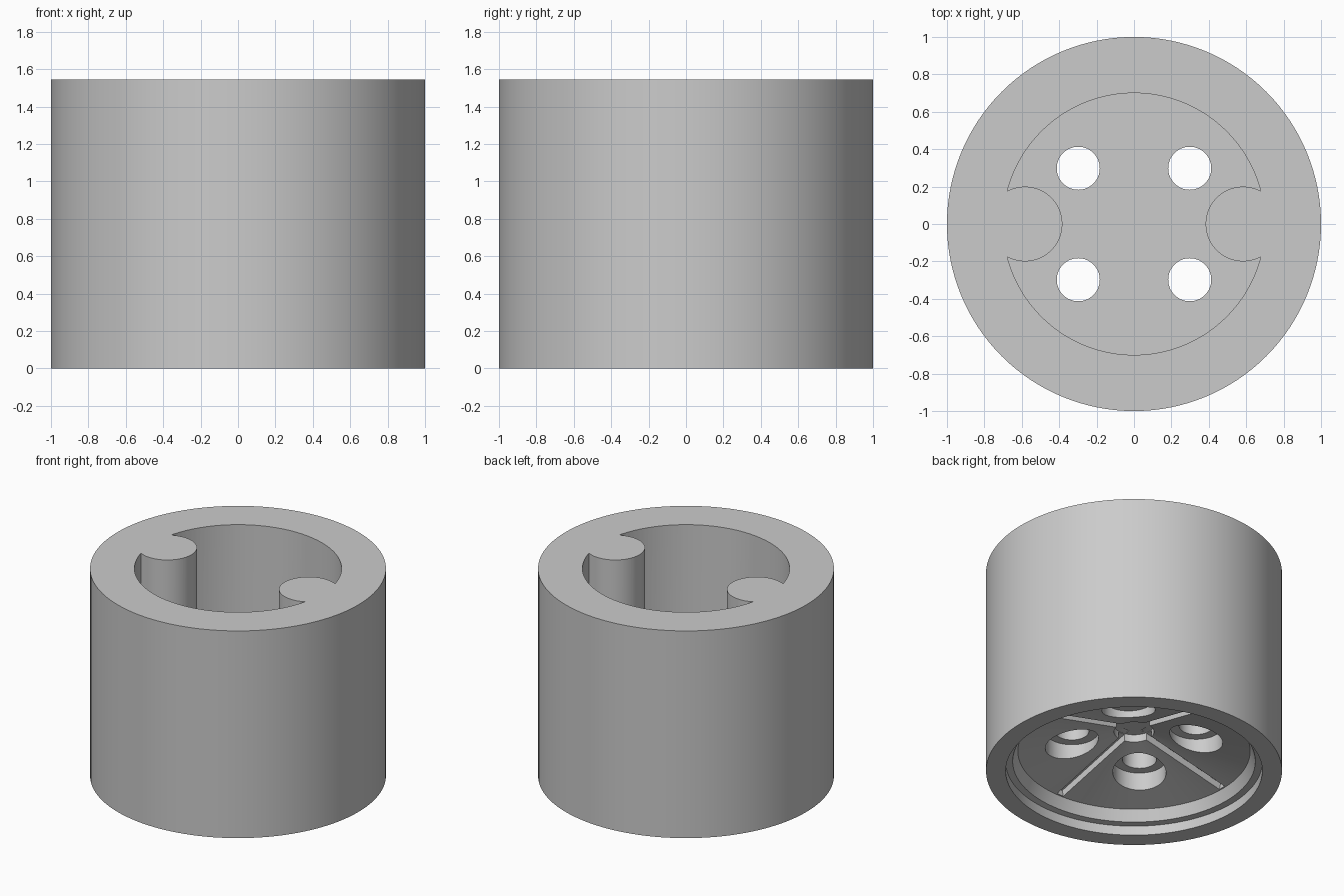
import bpy, bmesh, math
from mathutils import Matrix, Vector

old = bpy.data.objects.get("Cube")
if old:
    bpy.data.objects.remove(old, do_unlink=True)

HEIGHT = 1.545
FLOOR = 0.50            # inner floor of the cup
RIM_R, RIM_Z = 0.785, 0.155
APEX_Z = 0.335          # hollow cone under the base
SEGMENTS = 128

grey = bpy.data.materials.new("plain grey")
grey.use_nodes = True
colour = (0.6, 0.6, 0.6, 1)
grey.diffuse_color = colour
grey.node_tree.nodes["Principled BSDF"].inputs["Base Color"].default_value = colour


def make_object(name, bm):
    mesh = bpy.data.meshes.new(name)
    bmesh.ops.recalc_face_normals(bm, faces=bm.faces)
    bm.to_mesh(mesh)
    bm.free()
    mesh.materials.append(grey)
    obj = bpy.data.objects.new(name, mesh)
    bpy.context.collection.objects.link(obj)
    return obj


def lathe(name, profile):
    bm = bmesh.new()
    verts = [bm.verts.new((r, 0, z)) for r, z in profile]
    edges = [bm.edges.new(pair) for pair in zip(verts, verts[1:])]
    bmesh.ops.spin(bm, geom=verts + edges, cent=(0, 0, 0), axis=(0, 0, 1),
                   angle=math.tau, steps=SEGMENTS, use_duplicate=False)
    bmesh.ops.remove_doubles(bm, verts=bm.verts, dist=0.0001)
    return make_object(name, bm)


def cylinder(name, radius, x, y, z0, z1, segments=64):
    bm = bmesh.new()
    place = Matrix.Translation((x, y, (z0 + z1) / 2))
    bmesh.ops.create_cone(bm, cap_ends=True, segments=segments, radius1=radius,
                          radius2=radius, depth=z1 - z0, matrix=place)
    return make_object(name, bm)


def cut(target, cutter):
    cutter.hide_render = True
    mod = target.modifiers.new("cut", "BOOLEAN")
    mod.operation = "DIFFERENCE"
    mod.solver = "EXACT"
    mod.object = cutter
    bpy.ops.object.select_all(action="DESELECT")
    target.select_set(True)
    bpy.context.view_layer.objects.active = target
    bpy.ops.object.modifier_apply(modifier=mod.name)
    bpy.data.objects.remove(cutter, do_unlink=True)


# Turned body: solid drum with a stepped, conical hollow underneath
body = lathe("cup_body", [
    (0, APEX_Z), (RIM_R, RIM_Z), (0.82, 0.075), (0.867, 0.07),
    (0.867, 0), (1, 0), (1, HEIGHT), (0, HEIGHT)])

# Round cavity from the top, leaving two rounded lugs standing
cavity = cylinder("cavity_cutter", 0.7, 0, 0, FLOOR, HEIGHT + 0.2, SEGMENTS)
for side in (-1, 1):
    cut(cavity, cylinder("lug_shape", 0.2, side * 0.583, 0, FLOOR - 0.1, HEIGHT + 0.4))
cut(body, cavity)

# Four through holes, each counterbored from below
for sx in (-1, 1):
    for sy in (-1, 1):
        x, y = sx * 0.298, sy * 0.298
        cut(body, cylinder("counterbore_cutter", 0.18, x, y, 0.05, 0.33))
        cut(body, cylinder("hole_cutter", 0.115, x, y, 0.06, FLOOR + 0.1))

# Four radial grooves following the cone
slope = math.atan2(APEX_Z - RIM_Z, RIM_R)
for quarter in range(4):
    bm = bmesh.new()
    bmesh.ops.create_cube(bm, size=1)
    bmesh.ops.scale(bm, vec=Vector((0.72, 0.055, 0.1)), verts=bm.verts)
    bmesh.ops.rotate(bm, cent=(0, 0, 0), verts=bm.verts,
                     matrix=Matrix.Rotation(slope, 3, "Y"))
    middle = 0.425
    z = APEX_Z - middle * math.tan(slope)
    bmesh.ops.translate(bm, vec=Vector((middle, 0, z)), verts=bm.verts)
    bmesh.ops.rotate(bm, cent=(0, 0, 0), verts=bm.verts,
                     matrix=Matrix.Rotation(quarter * math.pi / 2, 3, "Z"))
    cut(body, make_object("groove_cutter", bm))

# Shallow round pocket at the centre of the underside
cut(body, cylinder("centre_pocket_cutter", 0.135, 0, 0, 0.1, 0.36))

bpy.ops.object.select_all(action="DESELECT")
body.select_set(True)
bpy.context.view_layer.objects.active = body
bpy.ops.object.shade_smooth_by_angle(angle=math.radians(25))
